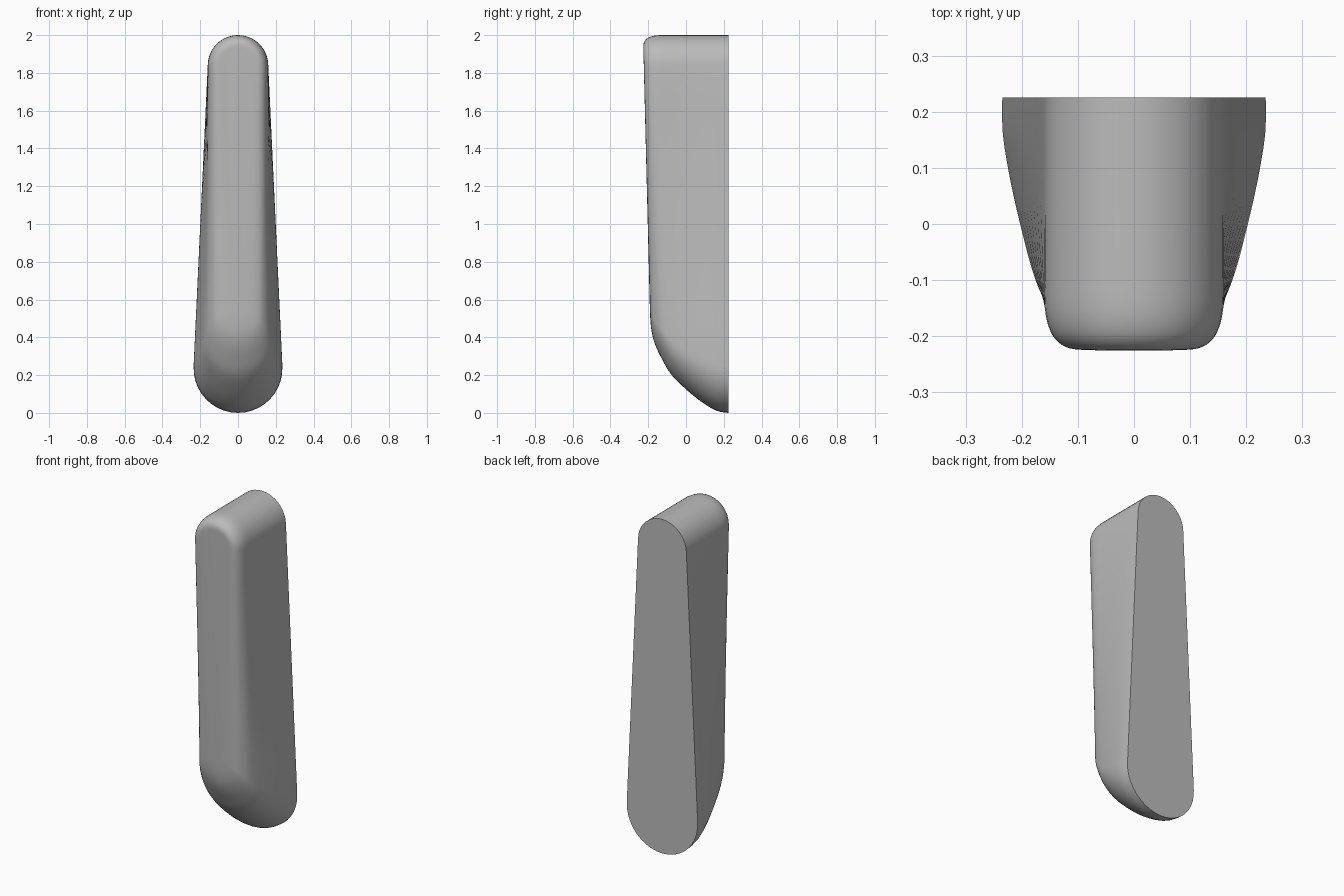
import bpy, bmesh, math

cube = bpy.data.objects.get("Cube")
if cube:
    bpy.data.objects.remove(cube)

TOP_Z = 1.84      # centre height of the upper round end
ARC, SIDE = 20, 8  # steps along each round end and each straight flank

# Outline stations from back to front:
# y at top, y at bottom, top radius, bottom radius, lowest z
STATIONS = [
    (.225, .225, .16, .235, 0),
    (.16, .16, .16, .234, .012),
    (.08, .08, .16, .221, .06),
    (0, 0, .16, .203, .125),
    (-.08, -.08, .16, .182, .205),
    (-.15, -.13, .159, .163, .285),
    (-.19, -.16, .15, .14, .345),
    (-.212, -.178, .135, .115, .4),
    (-.223, -.187, .115, .08, .46),
    (-.225, -.19, .09, .04, .53),
]


def catmull(a, b, c, d, t):
    return .5 * (2*b + (c - a)*t + (2*a - 5*b + 4*c - d)*t*t + (3*b - a - 3*c + d)*t**3)


def smooth_stations(rows, steps=3):
    out = []
    for i in range(len(rows) - 1):
        quad = [rows[max(0, min(len(rows) - 1, i + k))] for k in (-1, 0, 1, 2)]
        out += [[catmull(*v, s / steps) for v in zip(*quad)] for s in range(steps)]
    return out + [rows[-1]]


def outline(y_top, y_bot, r_top, r_bot, low):
    """Tapered slot: two arcs joined by their common tangents."""
    bot_z = low + r_bot
    tilt = math.asin((r_bot - r_top) / (TOP_Z - bot_z))
    pts = []
    for i in range(ARC + 1):
        a = tilt + (math.pi - 2 * tilt) * i / ARC
        pts.append((r_top * math.cos(a), TOP_Z + r_top * math.sin(a)))
    lower = []
    for i in range(ARC + 1):
        a = math.pi - tilt + (math.pi + 2 * tilt) * i / ARC
        lower.append((r_bot * math.cos(a), bot_z + r_bot * math.sin(a)))

    def flank(p, q):
        return [tuple(u + (v - u) * i / SIDE for u, v in zip(p, q)) for i in range(1, SIDE)]

    ring = pts + flank(pts[-1], lower[0]) + lower + flank(lower[-1], pts[0])
    return [(x, y_bot + (y_top - y_bot) * (z - .5) / 1.4, z) for x, z in ring]


# Loft the outlines and close both ends
bm = bmesh.new()
rings = [[bm.verts.new(p) for p in outline(*s)] for s in smooth_stations(STATIONS)]
for a, b in zip(rings, rings[1:]):
    for i in range(len(a)):
        j = (i + 1) % len(a)
        bm.faces.new((a[i], a[j], b[j], b[i]))
bm.faces.new(rings[0])
bm.faces.new(rings[-1])
bmesh.ops.recalc_face_normals(bm, faces=bm.faces)
mesh = bpy.data.meshes.new("handle_body")
bm.to_mesh(mesh)
bm.free()

body = bpy.data.objects.new("handle_body", mesh)
bpy.context.collection.objects.link(body)

# Plain grey finish
grey = bpy.data.materials.new("plain_grey")
grey.use_nodes = True
colour = (.5, .5, .5, 1)
grey.diffuse_color = colour
grey.node_tree.nodes["Principled BSDF"].inputs["Base Color"].default_value = colour
mesh.materials.append(grey)

# Soft front, crisp back rim
bpy.ops.object.select_all(action='DESELECT')
body.select_set(True)
bpy.context.view_layer.objects.active = body
bpy.ops.object.shade_smooth_by_angle(angle=math.radians(40))
